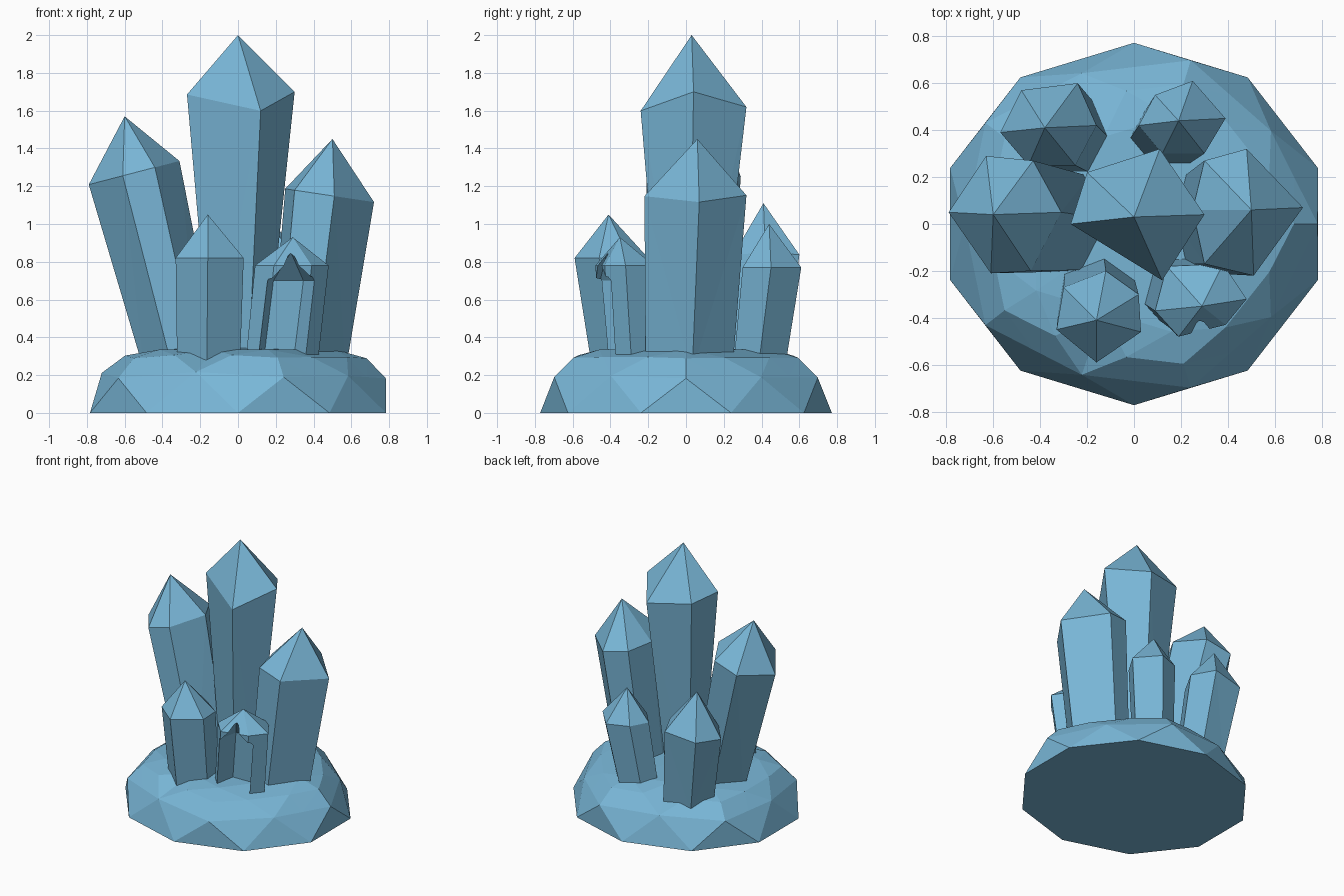
import bpy, bmesh, math, random
from mathutils import Vector

if "Cube" in bpy.data.objects:
    bpy.data.objects.remove(bpy.data.objects["Cube"])

random.seed(4)
ice = bpy.data.materials.new("ice_blue")
ice.diffuse_color = (0.19, 0.47, 0.68, 1)
ice.use_nodes = True
ice.node_tree.nodes["Principled BSDF"].inputs["Base Color"].default_value = ice.diffuse_color


def finish(bm, name):
    bmesh.ops.recalc_face_normals(bm, faces=bm.faces)
    me = bpy.data.meshes.new(name)
    bm.to_mesh(me)
    bm.free()
    ob = bpy.data.objects.new(name, me)
    bpy.context.collection.objects.link(ob)
    me.materials.append(ice)
    return ob


def crystal(name, apex, ring, z, base, scale, tilt=0, sag=0, foot=0.22):
    """Faceted shaft from a narrowed foot to a shoulder ring, then a pointed tip."""
    bm = bmesh.new()
    cx = sum(p[0] for p in ring) / len(ring)
    cy = sum(p[1] for p in ring) / len(ring)
    top = [bm.verts.new((x, y, z + tilt * (x - cx) - sag * abs(y - cy))) for x, y in ring]
    low = [bm.verts.new((base[0] + (x - cx) * scale, base[1] + (y - cy) * scale, foot))
           for x, y in ring]
    tip = bm.verts.new(apex)
    n = len(ring)
    for i in range(n):
        j = (i + 1) % n
        bm.faces.new((low[i], low[j], top[j], top[i]))
        bm.faces.new((top[i], top[j], tip))
    bm.faces.new(low[::-1])
    bmesh.ops.triangulate(bm, faces=[f for f in bm.faces if len(f.verts) == 4])
    return finish(bm, name)


# Rock base: half icosphere reshaped into a low, full dome
bm = bmesh.new()
bmesh.ops.create_icosphere(bm, subdivisions=2, radius=1)
bmesh.ops.bisect_plane(bm, geom=bm.verts[:] + bm.edges[:] + bm.faces[:],
                       plane_co=(0, 0, 0), plane_no=(0, 0, -1), clear_outer=True)
for v in bm.verts:
    a = math.atan2(v.co.y, v.co.x)
    if v.co.z > 0.95:
        r, z = 0, 0.345
    elif v.co.z > 0.7:
        r, z = 0.50, 0.335
    elif v.co.z > 0.2:
        r, z = 0.76 if v.co.z < 0.5 else 0.70, 0.20 + random.uniform(-0.02, 0.02)
    else:
        r, z = 0.80, 0
    v.co = Vector((r * 1.03 * math.cos(a), r * 0.965 * math.sin(a), z))
# extra facets on the dome
up = [e for e in bm.edges if not e.is_boundary and min(v.co.z for v in e.verts) > 0.1]
bmesh.ops.subdivide_edges(bm, edges=up, cuts=1)
for v in bm.verts:
    if 0.22 < v.co.z < 0.31:
        v.co.x *= 1.05
        v.co.y *= 1.03
        v.co.z += 0.03
bmesh.ops.triangulate(bm, faces=bm.faces[:])
rim = [e for e in bm.edges if e.is_boundary]
bmesh.ops.holes_fill(bm, edges=rim, sides=0)
finish(bm, "rock_base")

# Tall crystals
crystal("centre_crystal", (0, 0.03, 2.0),
        [(0.30, 0.04), (0.11, 0.32), (-0.20, 0.22), (-0.27, 0), (0.12, -0.24)],
        1.71, (0, 0.03), 0.5, sag=0.36)
crystal("left_crystal", (-0.6, 0.04, 1.57),
        [(-0.79, 0.05), (-0.61, -0.21), (-0.44, -0.2), (-0.31, 0.05), (-0.43, 0.27), (-0.63, 0.29)],
        1.275, (-0.28, 0.01), 0.85, tilt=0.26)
crystal("right_crystal", (0.5, 0.06, 1.45),
        [(0.72, 0.07), (0.51, -0.22), (0.3, -0.17), (0.25, 0.06), (0.3, 0.27), (0.48, 0.32)],
        1.16, (0.32, 0.02), 0.85, tilt=-0.15)

# Short crystals
crystal("front_left_crystal", (-0.16, -0.41, 1.05),
        [(-0.33, -0.45), (-0.16, -0.59), (0.03, -0.46), (0.02, -0.3), (-0.12, -0.2), (-0.3, -0.27)],
        0.82, (-0.15, -0.30), 0.92)
crystal("back_left_crystal", (-0.38, 0.41, 1.11),
        [(-0.57, 0.39), (-0.48, 0.57), (-0.24, 0.6), (-0.16, 0.42), (-0.25, 0.25), (-0.45, 0.25)],
        0.82, (-0.28, 0.36), 0.88, tilt=0.15)
crystal("back_right_crystal", (0.19, 0.44, 1.0),
        [(0.39, 0.45), (0.25, 0.61), (0.09, 0.55), (0.02, 0.42), (0.12, 0.3), (0.3, 0.3)],
        0.77, (0.13, 0.37), 0.88)

# Hollow crystal: the same shape, smaller and pushed forward, is cut out of it
shell = [(0.48, -0.32), (0.39, -0.43), (0.19, -0.48), (0.09, -0.37), (0.14, -0.18), (0.38, -0.17)]
hollow = crystal("hollow_crystal", (0.29, -0.35, 0.93), shell, 0.78, (0.22, -0.29), 0.98)
hole = [(0.28 + (x - 0.28) * 0.66, -0.33 + (y + 0.33) * 0.85 - 0.09) for x, y in shell]
cutter = crystal("hollow_cutter", (0.28, -0.42, 0.85), hole, 0.70, (0.22, -0.38), 1.0)
mod = hollow.modifiers.new("cut", 'BOOLEAN')
mod.object = cutter
mod.solver = 'EXACT'
bpy.context.view_layer.update()
me = bpy.data.meshes.new_from_object(hollow.evaluated_get(bpy.context.evaluated_depsgraph_get()))
hollow.modifiers.clear()
hollow.data = me
bpy.data.objects.remove(cutter)
